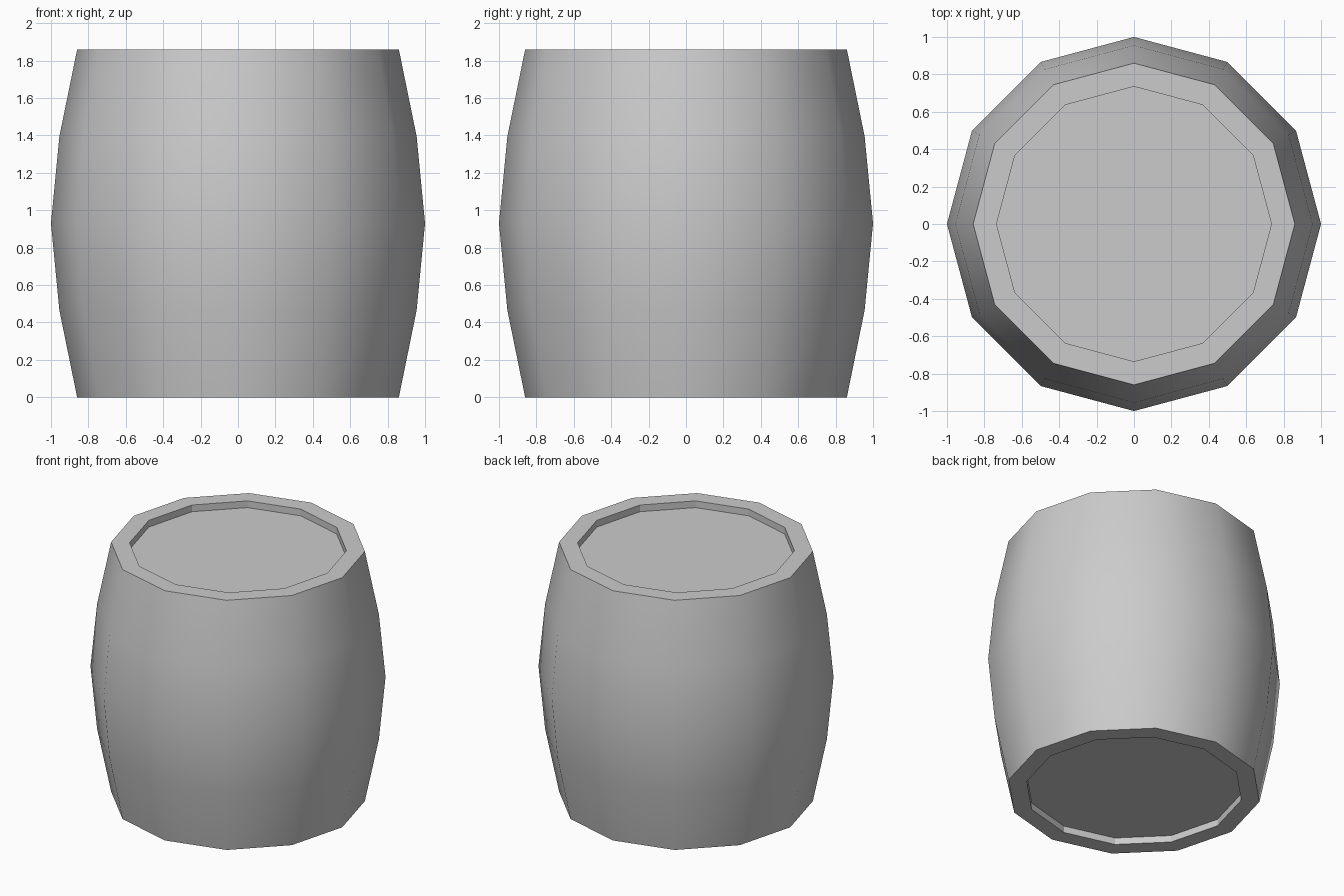
import bpy, bmesh
from math import cos, sin, tau

if "Cube" in bpy.data.objects:
    bpy.data.objects.remove(bpy.data.objects["Cube"])

SIDES = 12
HEIGHT = 1.86
INNER = 0.735
DEPTH = 0.05

# Half profile (radius, z): bottom recess, bulging wall, top recess
wall = [(0.86, 0), (0.955, 0.465), (1.0, 0.93), (0.955, 1.395), (0.86, HEIGHT)]
profile = ([(INNER, DEPTH), (INNER, 0)] + wall
           + [(INNER, HEIGHT), (INNER, HEIGHT - DEPTH)])

bm = bmesh.new()
rings = [[bm.verts.new((r * cos(tau * i / SIDES), r * sin(tau * i / SIDES), z))
          for i in range(SIDES)] for r, z in profile]

# Skin the rings; only the bulging wall is smooth
for k, (lo, hi) in enumerate(zip(rings, rings[1:])):
    for i in range(SIDES):
        j = (i + 1) % SIDES
        face = bm.faces.new((lo[i], lo[j], hi[j], hi[i]))
        face.smooth = 2 <= k <= 5

# Recessed lids
bm.faces.new(rings[0][::-1])
bm.faces.new(rings[-1])

# Crisp edges between the wall and the flat rims
for e in bm.edges:
    if len({f.smooth for f in e.link_faces}) == 2:
        e.smooth = False

bmesh.ops.recalc_face_normals(bm, faces=bm.faces)
mesh = bpy.data.meshes.new("barrel")
bm.to_mesh(mesh)
bm.free()
barrel = bpy.data.objects.new("barrel", mesh)
bpy.context.collection.objects.link(barrel)
